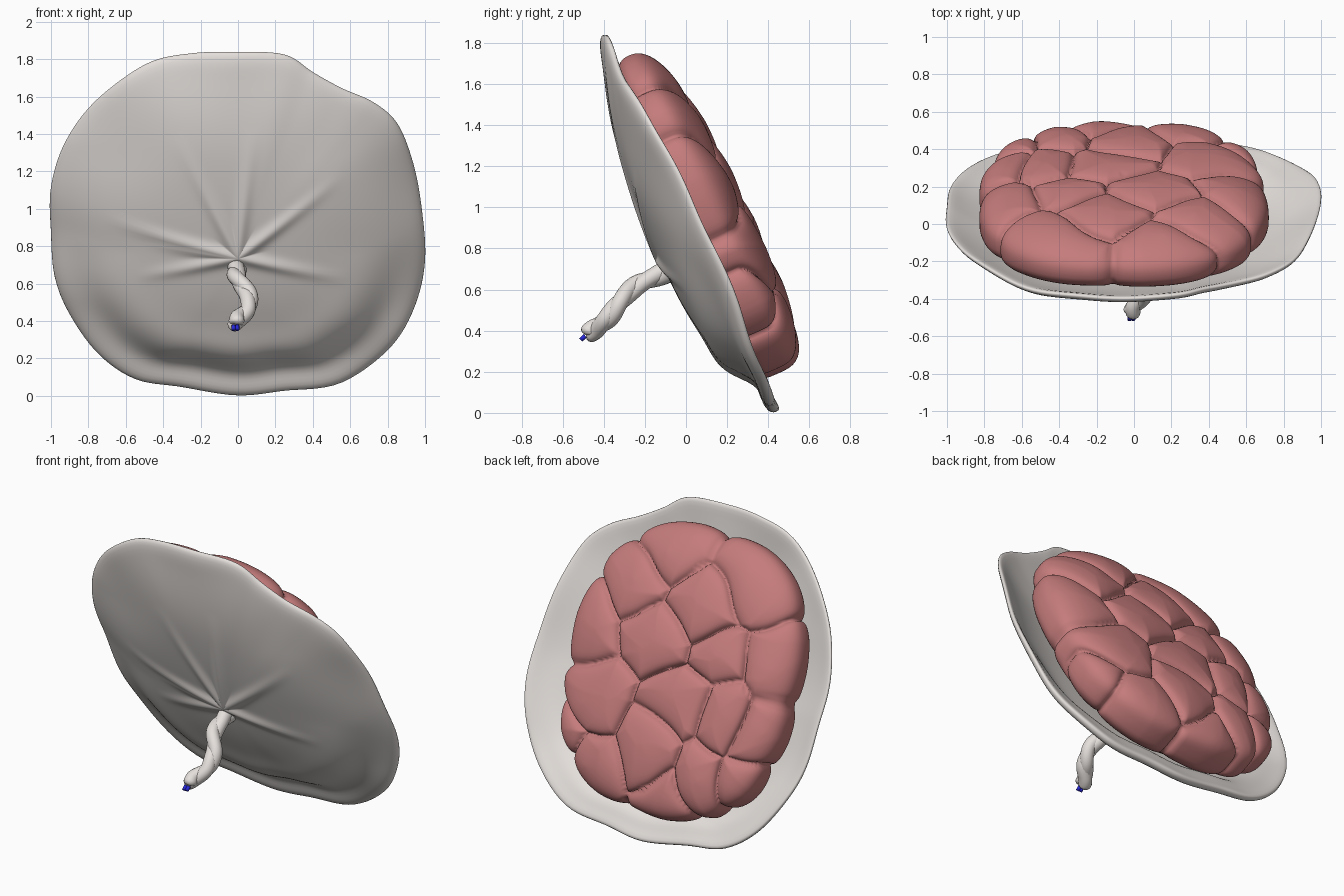
import bpy, bmesh
from math import sin, cos, pi, exp, hypot, sqrt
from mathutils import Vector, noise

if "Cube" in bpy.data.objects:
    bpy.data.objects.remove(bpy.data.objects["Cube"])

ORIGIN = Vector((0, 0.02, 0.92))
UP = Vector((0, -0.415, 0.91))       # in-plane "up" of the tilted disc
BACK = Vector((0, 0.91, 0.415))      # disc normal, towards the lobes
PALE = (.78, .74, .71, 1)
RED = (.56, .2, .2, 1)


def place(x, u, n):
    return ORIGIN + Vector((x, 0, 0)) + UP * u + BACK * n


def rings_to_object(name, first, rings, last, color):
    """Closed skin from a pole, a list of rings and a second pole."""
    bm = bmesh.new()
    a, b = bm.verts.new(first), bm.verts.new(last)
    rs = [[bm.verts.new(p) for p in r] for r in rings]
    k = len(rs[0])
    for i in range(k):
        j = (i + 1) % k
        bm.faces.new((a, rs[0][i], rs[0][j]))
        bm.faces.new((b, rs[-1][j], rs[-1][i]))
        for r, q in zip(rs, rs[1:]):
            bm.faces.new((r[i], q[i], q[j], r[j]))
    bmesh.ops.recalc_face_normals(bm, faces=bm.faces)
    me = bpy.data.meshes.new(name)
    bm.to_mesh(me)
    bm.free()
    for f in me.polygons:
        f.use_smooth = True
    ob = bpy.data.objects.new(name, me)
    bpy.context.collection.objects.link(ob)
    m = bpy.data.materials.new(name)
    m.diffuse_color = color
    m.use_nodes = True
    m.node_tree.nodes["Principled BSDF"].inputs["Base Color"].default_value = m.diffuse_color
    me.materials.append(m)
    return ob


def spline(pts, t, closed=False):
    """Catmull-Rom through pts, t counted in segments."""
    i = int(t) if closed else min(int(t), len(pts) - 2)
    f = t - i
    idx = (lambda j: j % len(pts)) if closed else (lambda j: max(0, min(len(pts) - 1, j)))
    a, b, c, d = (Vector(pts[idx(i + o)]) for o in (-1, 0, 1, 2))
    return 0.5 * (2 * b + (c - a) * f + (2 * a - 5 * b + 4 * c - d) * f * f
                  + (3 * b - a - 3 * c + d) * f ** 3)


# Membrane dish: front-view outline, lofted from the cord hub
OUTLINE = [(0, .005), (.25, .03), (.55, .07), (.8, .24), (.94, .45), (1, .7), (.98, 1), (.93, 1.25),
           (.85, 1.45), (.72, 1.57), (.55, 1.65), (.4, 1.73), (.25, 1.82), (0, 1.84), (-.25, 1.83),
           (-.5, 1.77), (-.75, 1.58), (-.92, 1.35), (-1, 1.1), (-1, .85), (-.98, .62), (-.9, .42),
           (-.75, .22), (-.55, .09), (-.3, .05)]
HUB = Vector((0, -0.1))
VEINS = [(.55, .34), (.6, -.26), (.35, -.2), (-.72, .09), (-.55, -.24), (.08, .63), (-.33, .58), (-.5, -.02)]


def vein(x, u):
    h = 0
    p = Vector((x, u)) - HUB
    for e in VEINS:
        d = Vector(e) - HUB
        t = max(0, min(1, p.dot(d) / d.length_squared))
        h = max(h, (1 - t) * exp(-((p - d * t).length / .035) ** 2))
    return h


def dish(x, u, s, down):
    n = -.19 * (1 - s ** 2.4) + .05 * abs(x) ** 4
    n += .045 * down * exp(-((s - .84) / .1) ** 2) - .02 * down * exp(-((s - .64) / .12) ** 2)
    return n + .025 * s * s * noise.noise(Vector((x * 2.2, u * 2.2, 3)))


SEG = 160
rim = [spline(OUTLINE, i * len(OUTLINE) / SEG, True) for i in range(SEG)]
rim = [Vector((p.x, (p.y - .92) / .91)) for p in rim]
steps = [(i + 1) / 44 for i in range(43)] + [.99, .997]


def layer(s, side):
    out = []
    for r in rim:
        p = HUB + (r - HUB) * s
        down = max(0, -(r - HUB).normalized().y)
        half = (.017 + (.008 + .014 * down) * s ** 12) * sqrt(max(0, 1 - s ** 40))
        n = dish(p.x, p.y, s, down) + side * half
        if side < 0:
            n -= .024 * vein(p.x, p.y)
        out.append(place(p.x, p.y, n))
    return out


rings_to_object("membrane", place(0, HUB.y, -.23),
                [layer(s, -1) for s in steps] + [layer(1, 0)] + [layer(s, 1) for s in reversed(steps)],
                place(0, HUB.y, -.173), PALE)

# Lobed mass: flat superellipsoid creased along the borders of its lobes
LOBES = [(.23, .68), (-.34, .65), (.36, .45), (-.125, .41), (.62, .14), (.16, .145), (-.3, .145),
         (-.66, .19), (.49, -.255), (-.08, -.19), (-.45, -.17), (-.72, -.21), (.05, -.5), (.41, -.64),
         (-.41, -.56), (-.1, -.76), (.64, -.52), (-.68, -.55)]


def lobe_height(x, u):
    w = noise.noise_vector(Vector((x * 2.5, u * 2.5, 1))) * .09
    d = sorted(hypot(x + w.x - a, u + w.y - b) for a, b in LOBES)
    gap = d[1] - d[0]
    return .042 * (1 - exp(-gap / .16)) - .032 * exp(-gap / .024) - .008


def pw(v, e):
    return abs(v) ** e * (1 if v >= 0 else -1)


def mass_point(th, phi):
    c, s = pw(cos(th), 2 / 2.6), pw(sin(th), 2 / 2.6)
    e = 3.1 - .6 * sin(th)               # rounder at the top, blunter at the bottom
    rho, h = pw(sin(phi), 2 / e), pw(cos(phi), 2 / e)
    x, u = .75 * rho * c, .83 * rho * s
    d = lobe_height(x, u)
    nrm = Vector((c * rho ** 4, s * rho ** 4, h)).normalized()
    n = .075 + h * (.19 if h > 0 else .18) - .01 * rho * sin(th)
    return place(x - .055 + nrm.x * d, u + .015 + nrm.y * d, n + (nrm.z * d if h > 0 else 0))


# even spacing across the broad face, tight spacing on the side
N = 110
phis = [pi / 2 * (i / N) ** 1.4 for i in range(1, N)] + [pi / 2 + pi / 2 * i / 24 for i in range(24)]
rings = [[mass_point(2 * pi * k / 360, p) for k in range(360)] for p in phis]
rings_to_object("lobed_mass", mass_point(0, 1e-5), rings, place(-.055, .015, -.105), RED)

# Cord: two strands twisted closely around one path
PATH = [(0, -.06, .70), (-.01, -.14, .665), (.0, -.24, .62), (.055, -.32, .54), (.05, -.38, .46),
        (.0, -.44, .41), (-.015, -.485, .38)]


def tube(name, pts, radii, color):
    rings = []
    for i, p in enumerate(pts):
        t = (pts[min(i + 1, len(pts) - 1)] - pts[max(i - 1, 0)]).normalized()
        a = t.cross(Vector((1, 0, 0))).normalized()
        b = t.cross(a)
        rings.append([p + radii[i] * (a * cos(k * pi / 8) + b * sin(k * pi / 8)) for k in range(16)])
    return rings_to_object(name, pts[0], rings, pts[-1], color)


M = 70
for strand in (0, 1):
    pts, radii = [], []
    for i in range(M + 1):
        f = i / M
        p = spline(PATH, f * (len(PATH) - 1))
        a = strand * pi + f * 4 * pi
        pts.append(p + Vector((cos(a), .64 * sin(a), -.77 * sin(a))) * .011)
        flare = .02 * exp(-f * 14)
        radii.append((.04 + flare) * sqrt(max(.03, 1 - max(0, (f - .92) / .08) ** 2)))
    tube("cord_strand_%d" % (strand + 1), pts, radii, PALE)

# Blue vessel ends at the cut of the cord
for k, x in enumerate((-.024, -.004)):
    tube("vessel_end_%d" % (k + 1), [Vector((x, -.49, .375)), Vector((x, -.512, .355))],
         [.011, .011], (.02, .02, .7, 1))
